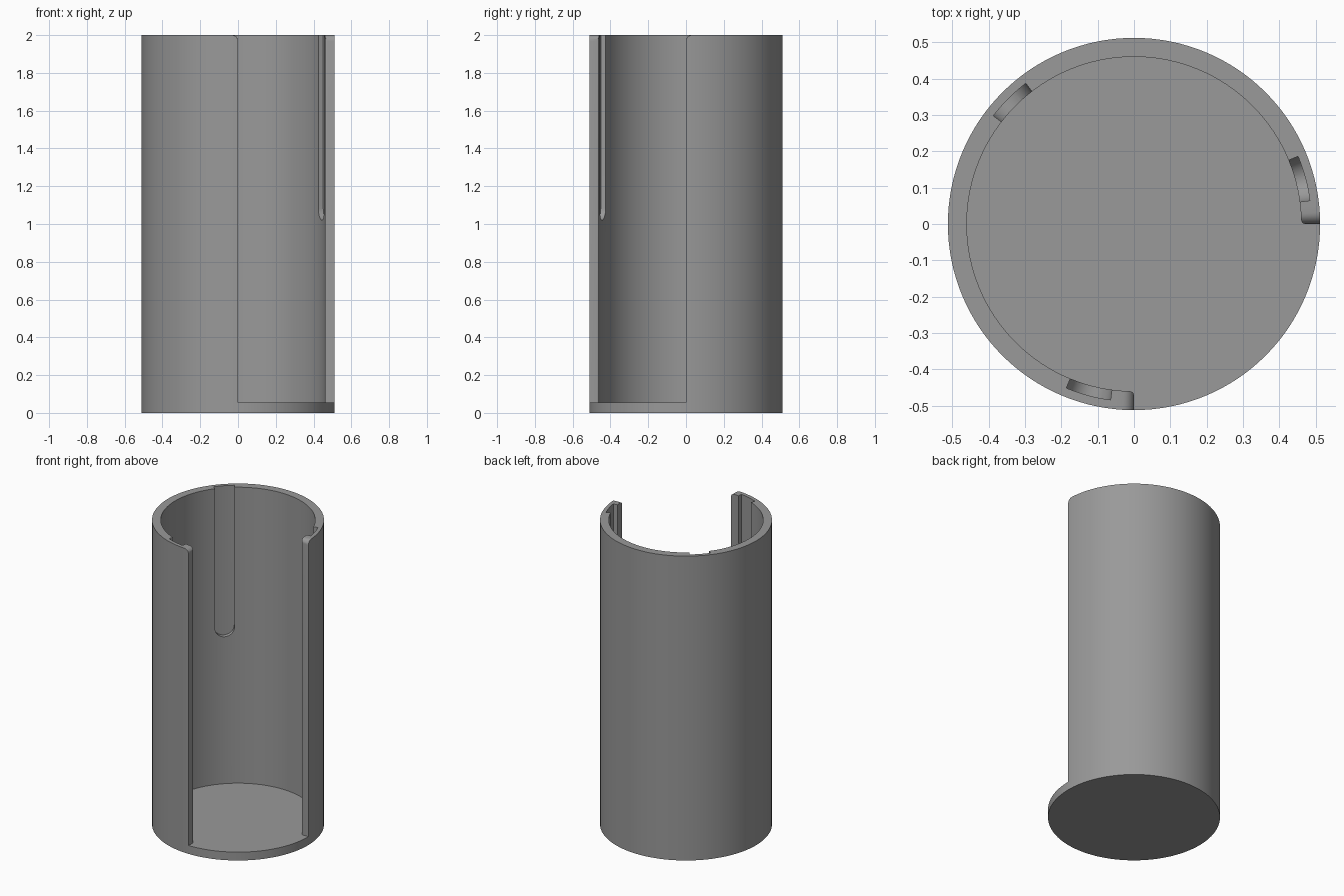
import bpy, bmesh, math

if "Cube" in bpy.data.objects:
    bpy.data.objects.remove(bpy.data.objects["Cube"])

R_OUT, R_IN, R_SLOT = 0.512, 0.46, 0.488
FLOOR, TOP = 0.055, 2.0
CORNER, EASE = 0.032, 0.012
SWEEP = math.radians(270)

grey = bpy.data.materials.new("mid grey")
grey.diffuse_color = (0.32, 0.32, 0.32, 1)
grey.use_nodes = True
grey.node_tree.nodes["Principled BSDF"].inputs["Base Color"].default_value = grey.diffuse_color


def pt(r, a, z):
    return (r * math.cos(a), r * math.sin(a), z)


def loft(name, rings):
    """Closed solid from matching rings of points, capped at both ends."""
    bm = bmesh.new()
    vs = [[bm.verts.new(p) for p in ring] for ring in rings]
    n = len(vs[0])
    for a, b in zip(vs, vs[1:]):
        for i in range(n):
            bm.faces.new((a[i], a[(i + 1) % n], b[(i + 1) % n], b[i]))
    bm.faces.new(vs[0][::-1])
    bm.faces.new(vs[-1])
    bmesh.ops.recalc_face_normals(bm, faces=bm.faces[:])
    me = bpy.data.meshes.new(name)
    bm.to_mesh(me)
    bm.free()
    ob = bpy.data.objects.new(name, me)
    me.materials.append(grey)
    bpy.context.collection.objects.link(ob)
    return ob


def boolean(target, tool, op):
    """Apply a boolean and drop the tool."""
    m = target.modifiers.new("cut", 'BOOLEAN')
    m.operation, m.solver, m.object = op, 'EXACT', tool
    bpy.context.view_layer.objects.active = target
    bpy.ops.object.modifier_apply(modifier=m.name)
    bpy.data.objects.remove(tool)


# Wall: three-quarter tube, top corners rounded at the two open ends
ends = [CORNER * (1 - math.cos(math.radians(t))) / R_OUT for t in range(0, 91, 15)]
angles = ends + [math.radians(2.8125 * i) for i in range(2, 95)] + [SWEEP - e for e in reversed(ends)]
rings = []
for a in angles:
    s = min(a, SWEEP - a) * R_OUT
    d = max(0, CORNER - s)
    top = TOP - CORNER + math.sqrt(max(0, CORNER ** 2 - d ** 2))
    e = max(0, EASE - s)
    ri = R_IN + EASE - math.sqrt(max(0, EASE ** 2 - e ** 2))
    rings.append([pt(R_OUT, a, FLOOR), pt(R_OUT, a, top), pt(ri, a, top), pt(ri, a, FLOOR)])
holder = loft("holder_body", rings)

# Base disc, sharing the wall's outer divisions
disc = angles + [SWEEP + math.radians(2.8125 * i) for i in range(1, 32)]
base = loft("base", [[pt(R_OUT, a, z) for a in disc] for z in (0, FLOOR)])
boolean(holder, base, 'UNION')

# Three round-ended slots inside the wall, open at the top
for centre in (15, 135, 255):
    c, half = math.radians(centre), math.radians(7.4)
    w = half * R_SLOT
    outline = [(-math.cos(math.pi * i / 16), 1.02 + w - w * math.sin(math.pi * i / 16))
               for i in range(17)]
    grid = [[pt(r, c + half * u, z) for r, z in
             ((0.43, zb), (R_SLOT, zb), (R_SLOT, TOP + 0.1), (0.43, TOP + 0.1))]
            for u, zb in outline]
    boolean(holder, loft("slot_cutter", grid), 'DIFFERENCE')

bpy.ops.object.select_all(action='DESELECT')
holder.select_set(True)
bpy.context.view_layer.objects.active = holder
bpy.ops.object.shade_smooth_by_angle(angle=math.radians(30))
